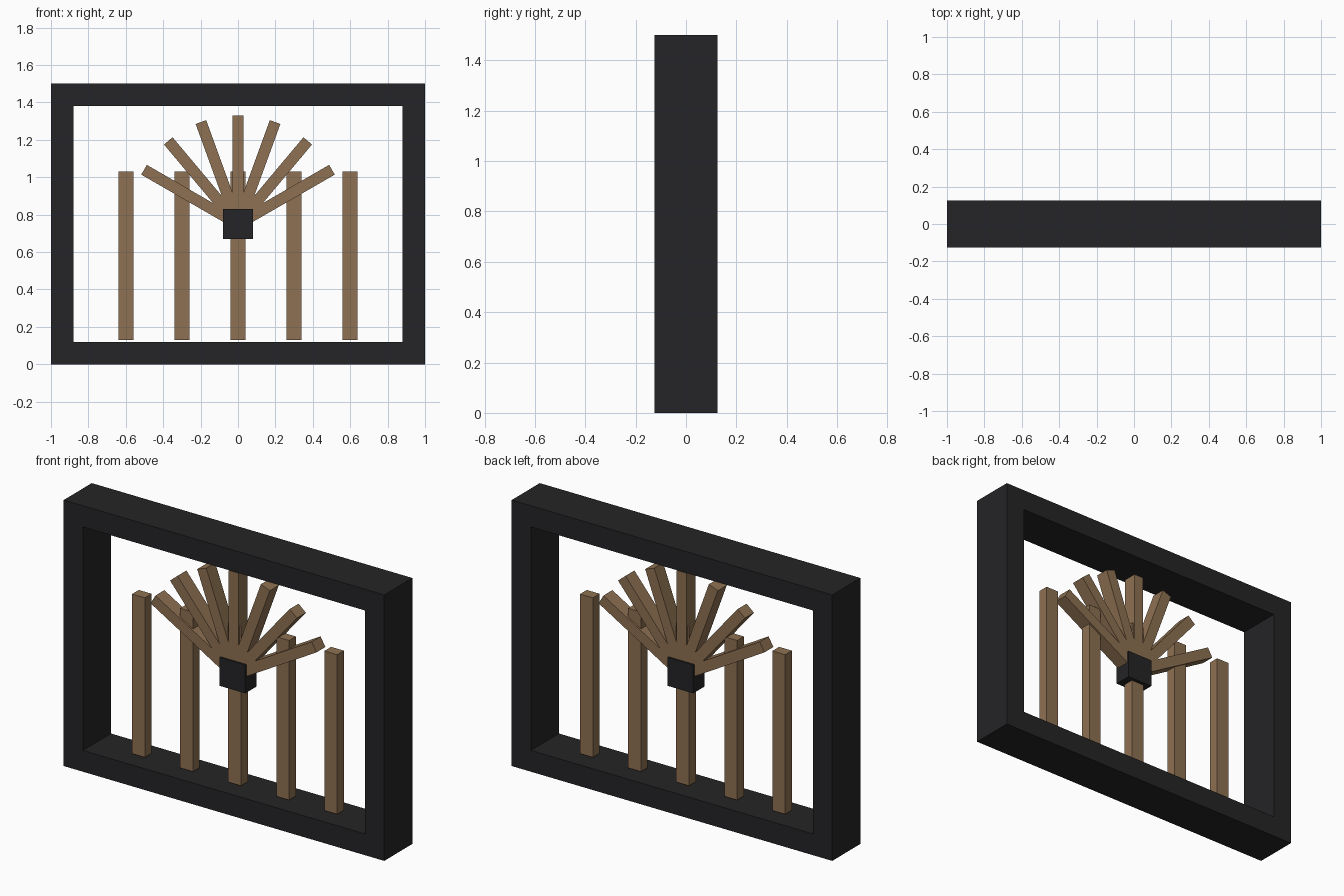
import bpy, bmesh
from math import radians
from mathutils import Matrix, Vector

if "Cube" in bpy.data.objects:
    bpy.data.objects.remove(bpy.data.objects["Cube"])


def material(name, color):
    m = bpy.data.materials.new(name)
    m.diffuse_color = (*color, 1)
    m.use_nodes = True
    m.node_tree.nodes["Principled BSDF"].inputs["Base Color"].default_value = m.diffuse_color
    return m


DARK = material("dark_metal", (0.018, 0.018, 0.02))
WOOD = material("wood", (0.27, 0.165, 0.085))


def add_object(name, bm, mat):
    bmesh.ops.recalc_face_normals(bm, faces=bm.faces)
    mesh = bpy.data.meshes.new(name)
    bm.to_mesh(mesh)
    bm.free()
    mesh.materials.append(mat)
    obj = bpy.data.objects.new(name, mesh)
    bpy.context.collection.objects.link(obj)
    return obj


def box(name, size, center, mat, pivot=None, angle=0):
    """Box at center, optionally turned about the y axis through pivot."""
    bm = bmesh.new()
    bmesh.ops.create_cube(bm, size=1)
    bmesh.ops.scale(bm, vec=size, verts=bm.verts)
    bmesh.ops.translate(bm, vec=center, verts=bm.verts)
    if pivot:
        bmesh.ops.rotate(bm, cent=pivot, verts=bm.verts,
                         matrix=Matrix.Rotation(angle, 3, 'Y'))
    return add_object(name, bm, mat)


# Rectangular frame: flat ring extruded through its depth
W, H, T, D = 1.0, 1.5, 0.12, 0.25
bm = bmesh.new()
rings = []
for inset in (0, T):
    x, lo, hi = W - inset, inset, H - inset
    rings.append([bm.verts.new((px, -D / 2, pz))
                  for px, pz in ((-x, lo), (x, lo), (x, hi), (-x, hi))])
outer, inner = rings
faces = [bm.faces.new((outer[i], outer[(i + 1) % 4], inner[(i + 1) % 4], inner[i]))
         for i in range(4)]
ext = bmesh.ops.extrude_face_region(bm, geom=faces, use_keep_orig=True)
bmesh.ops.translate(bm, vec=(0, D, 0),
                    verts=[g for g in ext["geom"] if isinstance(g, bmesh.types.BMVert)])
add_object("outer_frame", bm, DARK)

# Upright slats
for i in range(5):
    box(f"slat_{i + 1}", (0.08, 0.06, 0.90), (-0.6 + 0.3 * i, 0, 0.58), WOOD)

# Fan of rays around the hub
HUB = Vector((0, 0, 0.75))
for i in range(7):
    box(f"fan_ray_{i + 1}", (0.06, 0.08, 0.58), HUB + Vector((0, 0, 0.29)), WOOD,
        HUB, radians(-60 + 20 * i))

# Central hub block
box("hub_block", (0.16, 0.10, 0.16), HUB, DARK)
